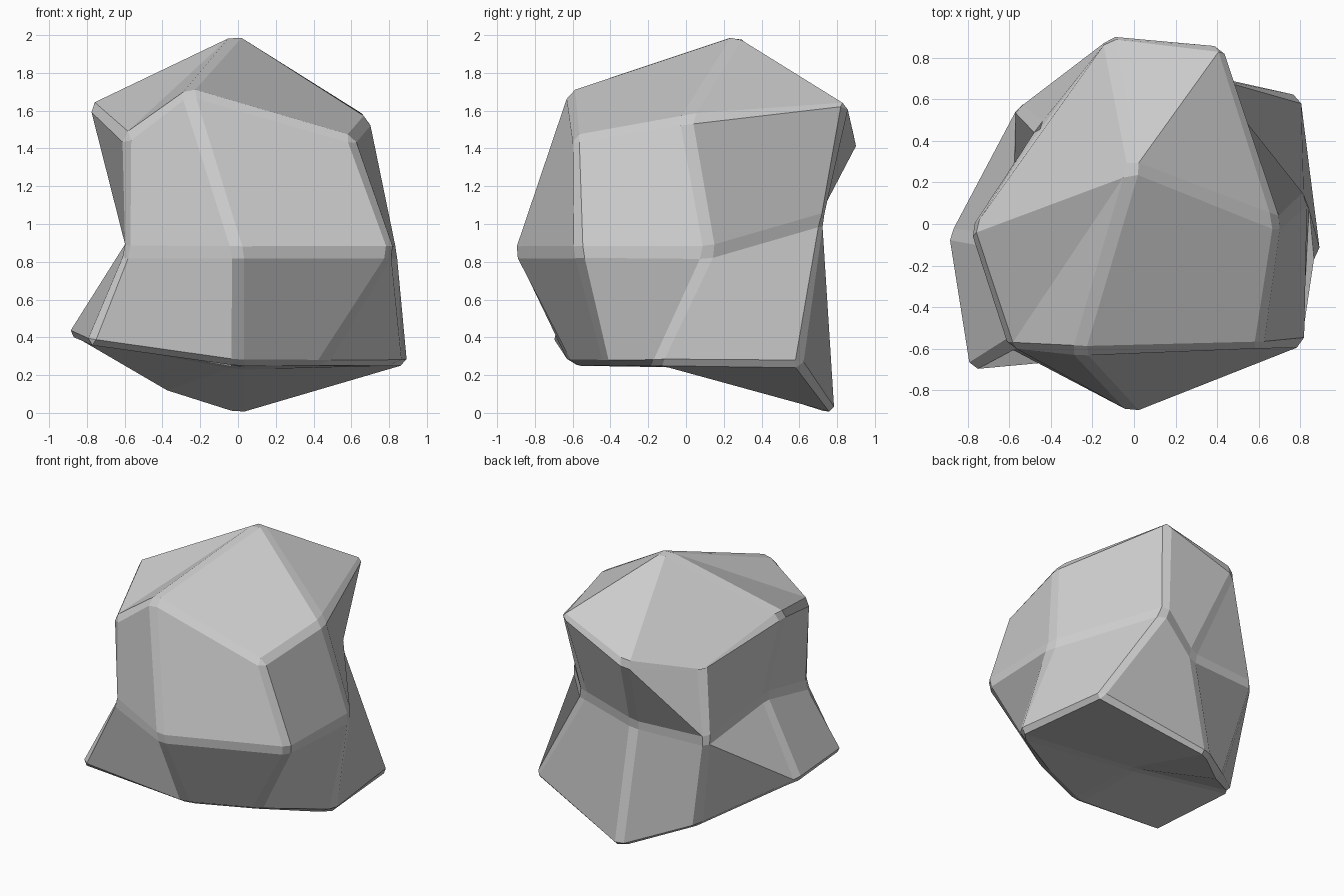
import bpy, bmesh
from math import atan2, pi
from mathutils import Vector

if "Cube" in bpy.data.objects:
    bpy.data.objects.remove(bpy.data.objects["Cube"])

# The boulder is a once-subdivided cube: two poles and three rings of eight,
# each ring running anticlockwise from the right side
top = Vector((0, .28, 2.015))
base = Vector((0, 0, .24))
crown = [Vector(p) for p in (
    (.7, 0, 1.56), (.43, .86, 1.66), (-.13, .92, 1.43), (-.45, .46, 1.35),
    (-.8, -.02, 1.64), (-.6, -.6, 1.46), (-.27, -.62, 1.71), (.61, -.6, 1.46))]
waist = [Vector((x, y, .85)) for x, y in (
    (.84, .13), (.33, .74), (0, .6), (-.58, .58),
    (-.57, -.1), (-.6, -.58), (0, -.92), (.83, -.58))]
waist[1].z = 1.03
waist[4].z = .94
foot = [Vector((x, y, .25)) for x, y in (
    (.9, -.17), (.82, .61), (0, .8), (-.4, .44),
    (-.91, -.04), (-.8, -.71), (0, -.61), (.44, -.42))]
foot[2].z = -.015
foot[3].z = .12
foot[4].z = .41
foot[5].z = .36


def place(co):
    """Pushed position of a cube grid point."""
    level = round(co.z)
    if abs(co.x) + abs(co.y) < .5:
        return top if level > 0 else base
    ring = {1: crown, 0: waist, -1: foot}[level]
    return ring[round(atan2(co.y, co.x) / (pi / 4)) % 8]


bm = bmesh.new()
bmesh.ops.create_cube(bm, size=2)
bmesh.ops.subdivide_edges(bm, edges=bm.edges[:], cuts=1, use_grid_fill=True)
for v in bm.verts:
    v.co = place(v.co.copy())

# Chamfer every edge
bmesh.ops.bevel(bm, geom=bm.edges[:] + bm.verts[:], offset=.035,
                offset_type='OFFSET', segments=1, profile=.5,
                affect='EDGES', clamp_overlap=True)


def nearest(face, target):
    return min(face.verts, key=lambda v: (v.co - target).length)


def fold(a, b, c):
    """Crease the bent face beside corners a, b, c from a to b."""
    face = min(bm.faces, key=lambda f: sum(
        (nearest(f, p).co - p).length for p in (a, b, c)))
    va, vb = nearest(face, a), nearest(face, b)
    if va is not vb and bm.edges.get((va, vb)) is None:
        bmesh.utils.face_split(face, va, vb)


fold(waist[3], crown[2], waist[2])
fold(waist[3], foot[4], waist[4])
fold(top, crown[5], crown[6])
fold(top, crown[1], crown[0])
fold(base, foot[3], foot[2])

bmesh.ops.recalc_face_normals(bm, faces=bm.faces[:])

# Boulder object, flat shaded
mesh = bpy.data.meshes.new("boulder")
bm.to_mesh(mesh)
bm.free()
boulder = bpy.data.objects.new("boulder", mesh)
bpy.context.collection.objects.link(boulder)
